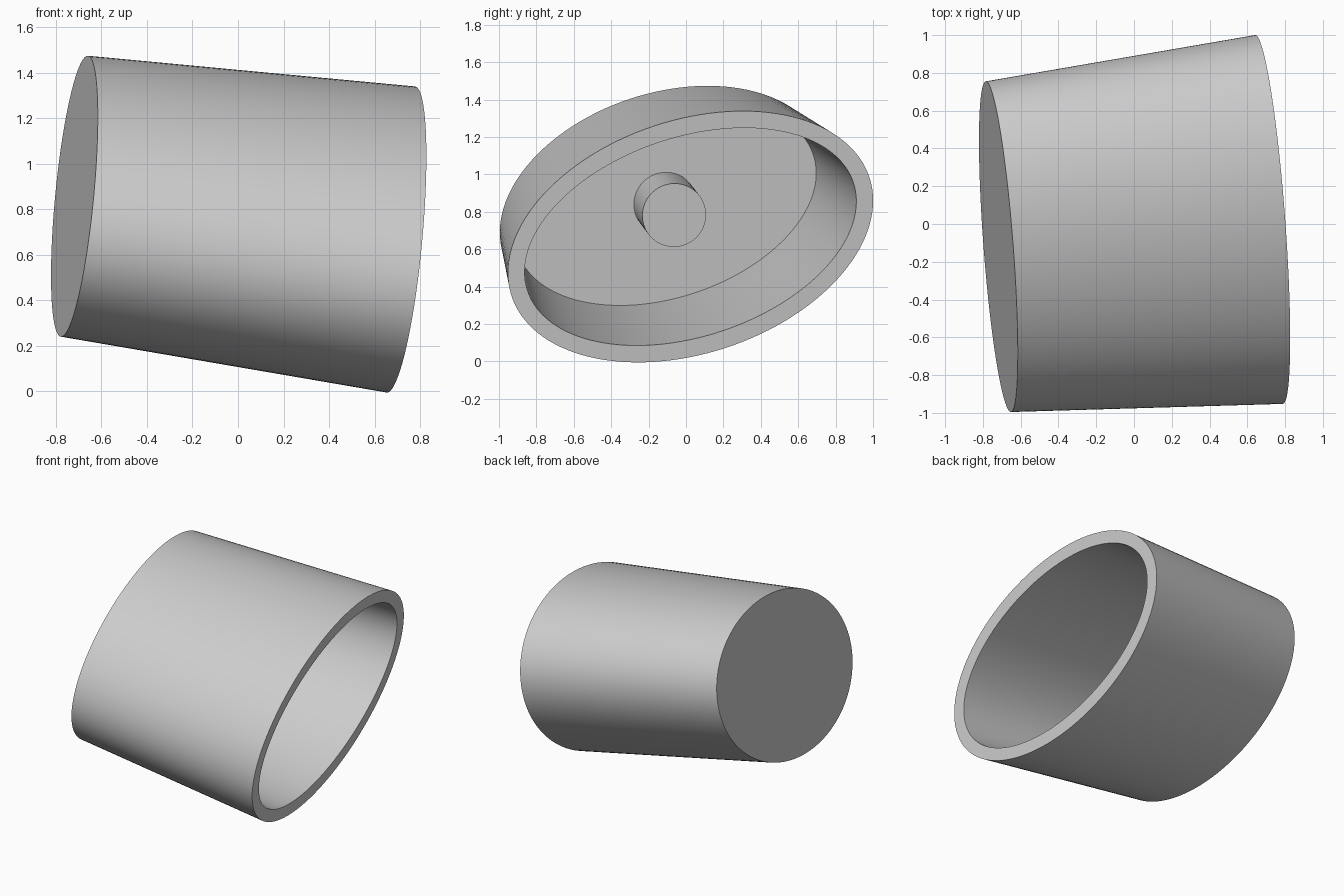
import bpy, bmesh, math
from mathutils import Vector, Matrix

if "Cube" in bpy.data.objects:
    bpy.data.objects.remove(bpy.data.objects["Cube"])

SEGMENTS = 128

# Tilted frame: the axis runs from the closed end to the open end
base = Vector((-0.718, -0.12, 0.857))
mouth = Vector((0.715, 0.024, 0.667))
axis = (mouth - base).normalized()
length = (mouth - base).length
roll = math.radians(18.15)
major = Vector((0, math.cos(roll), math.sin(roll)))
major.x = -major.dot(axis) / axis.x
major.normalize()
minor = axis.cross(major)
frame = Matrix.Translation(base) @ Matrix((major, minor, axis)).transposed().to_4x4()


def loft(name, sections):
    """Skin elliptical sections (half width, half depth, height) and cap both ends."""
    bm = bmesh.new()
    rings = []
    for a, b, h in sections:
        rings.append([bm.verts.new((a * math.cos(t), b * math.sin(t), h))
                      for t in (2 * math.pi * i / SEGMENTS for i in range(SEGMENTS))])
    for low, high in zip(rings, rings[1:]):
        for i in range(SEGMENTS):
            j = (i + 1) % SEGMENTS
            bm.faces.new((low[i], low[j], high[j], high[i]))
    bm.faces.new(rings[0][::-1])
    bm.faces.new(rings[-1])
    bmesh.ops.recalc_face_normals(bm, faces=bm.faces)
    mesh = bpy.data.meshes.new(name)
    bm.to_mesh(mesh)
    bm.free()
    obj = bpy.data.objects.new(name, mesh)
    bpy.context.collection.objects.link(obj)
    obj.matrix_world = frame
    bpy.ops.object.select_all(action='DESELECT')
    obj.select_set(True)
    bpy.context.view_layer.objects.active = obj
    bpy.ops.object.shade_smooth_by_angle(angle=math.radians(35))
    return obj


floor = 0.08 * length

# Hollow shell: outer base, outer rim, inner rim, inner floor
loft("cup_shell", [(0.904, 0.583, 0), (1.0095, 0.631, length),
                   (0.919, 0.538, length), (0.833, 0.506, floor)])

# Round stud standing on the inner floor
loft("centre_stud", [(0.171, 0.171, floor - 0.01), (0.171, 0.171, 0.395 * length)])
